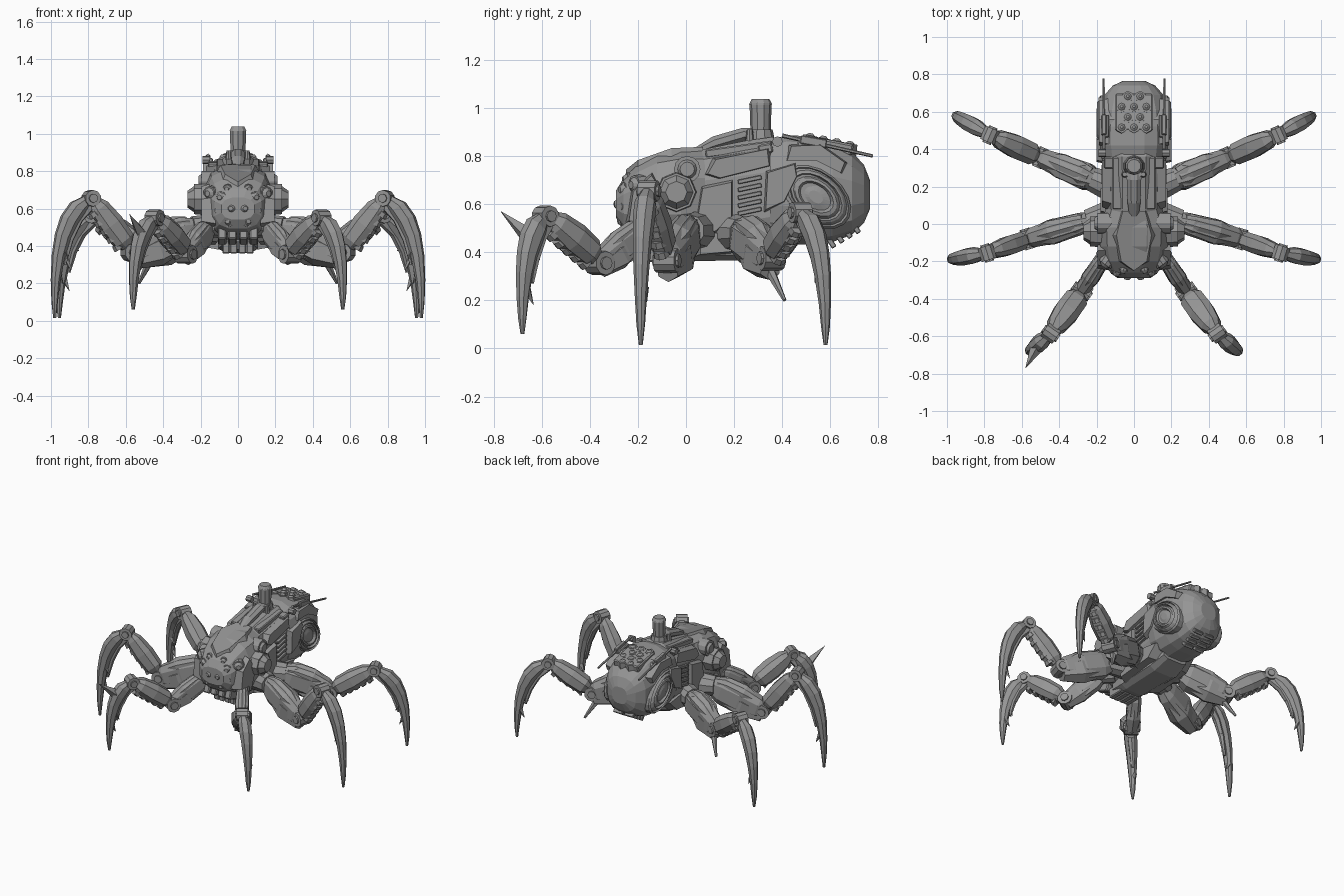
import bpy, bmesh
from math import sin, cos, pi, radians
from mathutils import Vector as V, Matrix

if "Cube" in bpy.data.objects:
    bpy.data.objects.remove(bpy.data.objects["Cube"])

UP = V((0, 0, 1))
STEEL = bpy.data.materials.new("dark_steel")
STEEL.diffuse_color = (.3, .3, .3, 1)
STEEL.use_nodes = True
STEEL.node_tree.nodes["Principled BSDF"].inputs["Base Color"].default_value = STEEL.diffuse_color

def finish(name, bm, mirror):
    bmesh.ops.recalc_face_normals(bm, faces=bm.faces)
    me = bpy.data.meshes.new(name)
    bm.to_mesh(me)
    bm.free()
    me.materials.append(STEEL)
    ob = bpy.data.objects.new(name, me)
    bpy.context.collection.objects.link(ob)
    if mirror:
        ob.modifiers.new("mirror", 'MIRROR').use_mirror_merge = False
    return ob

def loft(name, rings, mirror=False):
    bm = bmesh.new()
    vs = [[bm.verts.new(p) for p in r] for r in rings]
    n = len(vs[0])
    for a, b in zip(vs, vs[1:]):
        for i in range(n):
            bm.faces.new((a[i], a[(i + 1) % n], b[(i + 1) % n], b[i]))
    bm.faces.new(vs[0])
    bm.faces.new(vs[-1])
    return finish(name, bm, mirror)

def oval(n, p=1.0):
    out = []
    for i in range(n):
        c, s = cos(2 * pi * (i + .5) / n), sin(2 * pi * (i + .5) / n)
        out.append((abs(c) ** p * (1 if c > 0 else -1), abs(s) ** p * (1 if s > 0 else -1)))
    return out

def limb(name, pts, ws, hs, side, n=8, p=.8, mirror=True):
    rings = []
    for i, q in enumerate(pts):
        t = (pts[min(i + 1, len(pts) - 1)] - pts[max(i - 1, 0)]).normalized()
        up = side.cross(t).normalized()
        rings.append([q + side * ws[i] * c + up * hs[i] * s for c, s in oval(n, p)])
    return loft(name, rings, mirror)

def rod(name, a, b, r1, r2=None, n=10, mirror=True):
    a, b = V(a), V(b)
    r2 = r1 if r2 is None else r2
    d = b - a
    bm = bmesh.new()
    m = Matrix.Translation((a + b) / 2) @ d.to_track_quat('Z', 'Y').to_matrix().to_4x4()
    bmesh.ops.create_cone(bm, cap_ends=True, segments=n, radius1=r1, radius2=r2, depth=d.length, matrix=m)
    return finish(name, bm, mirror)

def box(name, c, size, tilt=0, mirror=True):
    bm = bmesh.new()
    m = Matrix.Translation(c) @ Matrix.Rotation(radians(tilt), 4, 'X') @ Matrix.Diagonal((*size, 1))
    bmesh.ops.create_cube(bm, size=1, matrix=m)
    bmesh.ops.bevel(bm, geom=bm.edges[:], offset=min(size) * .15, segments=1, affect='EDGES')
    return finish(name, bm, mirror)

def panel(name, yz, x0, x1, inset=.85):
    # side armour plate: yz outline, outer face slightly smaller
    cy, cz = sum(q[0] for q in yz) / len(yz), sum(q[1] for q in yz) / len(yz)
    return loft(name, [[V((x0, y, z)) for y, z in yz],
                       [V((x1, cy + (y - cy) * inset, cz + (z - cz) * inset)) for y, z in yz]], True)

def hull(name, stations, n, p):
    # stations: y, low z, high z, half width
    return loft(name, [[V((w * c, y, (lo + hi) / 2 + (hi - lo) / 2 * s)) for c, s in oval(n, p)]
                       for y, lo, hi, w in stations])

# main hulls
hull("abdomen_shell", [(.35, .45, .87, .18), (.42, .43, .89, .192), (.52, .43, .885, .192), (.61, .44, .865, .182),
                       (.69, .47, .82, .16), (.74, .52, .765, .115), (.765, .58, .70, .06)], 16, .75)
hull("middle_body", [(-.02, .42, .81, .15), (.08, .39, .835, .155), (.25, .38, .87, .16), (.36, .40, .885, .165),
                     (.45, .44, .84, .15)], 12, .7)
hull("head_shell", [(-.29, .54, .66, .09), (-.26, .49, .71, .13), (-.2, .45, .77, .165), (-.12, .43, .815, .185),
                    (-.02, .43, .835, .19), (.08, .45, .83, .155)], 12, .75)
hull("belly_block", [(-.12, .38, .5, .09), (0, .36, .5, .11), (.3, .365, .5, .12), (.42, .41, .5, .1)], 8, .5)

# head: crown plates, jaw and eyes
loft("crown_plate", [[V((x * k, y, z + dz)) for x, y, z in ((0, -.25, .735), (.08, -.2, .775), (.11, -.06, .825),
     (.07, .07, .83), (-.07, .07, .83), (-.11, -.06, .825), (-.08, -.2, .775))] for k, dz in ((1.1, -.04), (.85, .008))])
for x, y, z, r in ((.035, -.275, .6, .03), (.09, -.255, .66, .032), (.1, -.25, .59, .038), (.15, -.21, .68, .04),
                   (.055, -.24, .705, .026), (.155, -.2, .6, .036), (.05, -.26, .53, .028)):
    d = V((x, -.2, 0)).normalized()
    q = V((x, y, z))
    rod("eye_socket", q - d * .05, q + d * .008, r * 1.15, r)
    rod("eye_lens", q + d * .008, q + d * .024, r * .8, r * .4)
for x in (.03, .085):
    box("jaw_block", (x, -.19, .46), (.045, .1, .08), -20)
    box("chin_block", (x * .75, -.1, .395), (.04, .12, .07))
panel("cheek_plate", [(-.25, .52), (-.23, .66), (-.14, .74), (-.06, .62), (-.12, .46)], .12, .195)
rod("cheek_pod", (.15, -.04, .65), (.235, -.04, .65), .085, .08, 8)
rod("cheek_pod_cap", (.235, -.04, .65), (.27, -.04, .65), .07, .045, 8)
rod("side_lamp", (.12, .005, .745), (.195, .005, .745), .055, .055, 12)
rod("side_lamp_rim", (.195, .005, .745), (.21, .005, .745), .04, .03, 12)

# middle body side armour and louvres
panel("upper_side_plate", [(.07, .72), (.11, .79), (.36, .84), (.37, .76), (.13, .7)], .12, .172)
panel("side_plate", [(.03, .5), (.06, .68), (.2, .71), (.2, .54), (.12, .47)], .13, .18)
panel("rear_side_plate", [(.32, .56), (.33, .74), (.46, .78), (.47, .72), (.41, .6)], .14, .2)
panel("lower_side_plate", [(.03, .38), (.03, .47), (.3, .52), (.45, .5), (.36, .41)], .1, .165)
for i in range(5):
    box("louvre", (.155, .265, .57 + i * .033), (.04, .1, .018), 12)
box("roof_rail", (.09, .22, .828), (.05, .28, .035), 8)
box("roof_clamp", (.135, .33, .83), (.05, .06, .04), 10)

# spine pipe and chimney
limb("spine_pipe", [V((0, .04, .82)), V((0, .12, .855)), V((0, .24, .89)), V((0, .32, .885))],
     [.025, .038, .042, .05], [.015, .03, .03, .03], V((1, 0, 0)), 8, 1, False)
rod("chimney_base", (0, .31, .84), (0, .31, .91), .065, .05, 10, False)
rod("chimney", (0, .31, .9), (0, .31, 1.02), .042, .046, 10, False)
rod("chimney_rim", (0, .31, 1.015), (0, .31, 1.038), .048, .036, 10, False)
for x in (.03, .05):
    rod("chimney_bolt", (x, .265, .86), (x, .265, .91), .018, .012, 8)

# stepped oval drum on the abdomen side
tilt = radians(-38)
rings = []
for x, k in ((.12, 1), (.178, 1), (.19, .93), (.178, .88), (.193, .8), (.198, .74), (.182, .68), (.196, .6), (.2, .5), (.185, .42), (.195, .2)):
    rings.append([V((x, .54 + .165 * k * c * cos(tilt) - .11 * k * s * sin(tilt),
                     .63 + .165 * k * c * sin(tilt) + .11 * k * s * cos(tilt))) for c, s in oval(18)])
loft("side_drum", rings, True)
panel("abdomen_band", [(.4, .78), (.42, .85), (.56, .855), (.68, .77), (.66, .72), (.54, .78)], .1, .186)

# missile rack sunk into the back
box("rack_frame", (0, .595, .842), (.2, .2, .05), -11, False)
for row in range(4):
    for i in range(3 if row % 2 == 0 else 2):
        x = (i - (1 if row % 2 == 0 else .5)) * .066
        y = .515 + row * .055
        z = .882 - (y - .5) * .2
        rod("rack_tube", (x, y - .006, z - .04), (x, y + .002, z + .006), .034, .031, 6, False)
        rod("rack_tip", (x, y + .002, z + .005), (x, y + .004, z + .016), .021, .008, 8, False)

# back guns
box("gun_mount", (.15, .52, .83), (.035, .12, .06), -10)
box("gun_body", (.16, .53, .86), (.025, .11, .035), -10)
rod("gun_barrel", (.16, .4, .885), (.163, .777, .8), .009, .007, 6)
rod("gun_knob", (.15, .38, .86), (.19, .38, .86), .022, .022, 8)

# rear underside grille
for i in range(4):
    box("tail_grille", (.045, .6 + i * .034, .445 + i * .02), (.07, .022, .06), 35)

# legs: k scales the thigh, sw is the shin half width, hw the thigh width near the hip
def leg(name, hip, elbow, knee, tip, k, sw, hw):
    hip, elbow, knee, tip = V(hip), V(elbow), V(knee), V(tip)
    out = V((knee.x - hip.x, knee.y - hip.y, 0)).normalized()
    side = UP.cross(out)
    def along(a, b, ts, lift=0):
        return [a.lerp(b, t) + UP * lift for t in ts]
    # hip socket and thigh
    rod(name + "_hip", hip - out * .1, hip + out * .03, .08 * k, .065 * k)
    limb(name + "_thigh", along(hip, elbow, (0, .2, .55, .9, 1.06)), [hw * .7, hw, .066 * k, .054 * k, .03 * k],
         [.06 * k, .095 * k, .1 * k, .075 * k, .045 * k], side)
    limb(name + "_thigh_plate", along(hip, elbow, (.12, .3, .62, .85), .03 * k), [hw * .8, hw * .95, .068 * k, .04 * k],
         [.05 * k, .075 * k, .078 * k, .045 * k], side, 6)
    limb(name + "_thigh_guard", along(hip, elbow, (.3, .6, .98), -.035 * k), [.05 * k, .072 * k, .045 * k],
         [.06 * k, .082 * k, .055 * k], side, 6)
    # elbow and knee joints
    for q, r, w, j in ((elbow, .05, .046, "_elbow"), (knee, .044, .038, "_knee")):
        rod(name + j, q - side * w, q + side * w, r, r, 10)
        rod(name + j + "_pin", q - side * (w + .01), q + side * (w + .01), r * .55, r * .55, 8)
    # shin armour over a ribbed core
    limb(name + "_shin", along(elbow, knee, (.1, .2, .5, .8, .93), .008), [sw * .6, sw * .95, sw, sw * .8, sw * .45],
         [.04, .062, .068, .056, .032], side)
    low = side.cross((knee - elbow).normalized())
    low = low if low.z < 0 else -low
    d = (knee - elbow).normalized() * .014
    for i in range(5):
        q = elbow.lerp(knee, .2 + i * .15) + low * .038
        rod(name + "_shin_rib", q - d, q + d, .036, .03, 8)
    # curved claw with inner arm and spurs
    ctrl = V((tip.x, tip.y, knee.z * .87)) + out * .01
    def bez(t):
        return knee * (1 - t) ** 2 + ctrl * 2 * t * (1 - t) + tip * t * t
    ts = (.06, .2, .35, .5, .65, .8, .92, 1)
    limb(name + "_claw", [bez(t) for t in ts], [.03, .045, .045, .039, .033, .025, .018, .008],
         [.03, .05, .052, .045, .036, .026, .017, .008], side, 8, .9)
    limb(name + "_claw_arm", [bez(t) - out * .04 - UP * .02 for t in (.1, .3, .5, .68)], [.022, .025, .02, .01],
         [.022, .022, .018, .008], side, 6)
    for t, s in ((.42, 1), (.6, -1), (.76, 1)):
        q = bez(t) - out * .015 + side * .012 * s
        rod(name + "_claw_spur", q, q - out * .03 - UP * .06, .018, .001, 4)

leg("front_leg", (.15, -.16, .5), (.28, -.36, .355), (.445, -.585, .55), (.56, -.68, .06), .74, .072, .045)
leg("middle_leg", (.22, .02, .49), (.57, -.08, .365), (.785, -.155, .655), (.98, -.188, .015), 1.05, .054, .062)
leg("rear_leg", (.2, .23, .48), (.5, .355, .375), (.77, .475, .565), (.955, .58, .015), 1.05, .066, .078)

# spikes
rod("rear_leg_spike", (.46, .34, .34), (.53, .41, .2), .025, .008, 6)
rod("front_leg_spike", (-.52, -.66, .47), (-.58, -.77, .57), .035, .001, 4, False)
